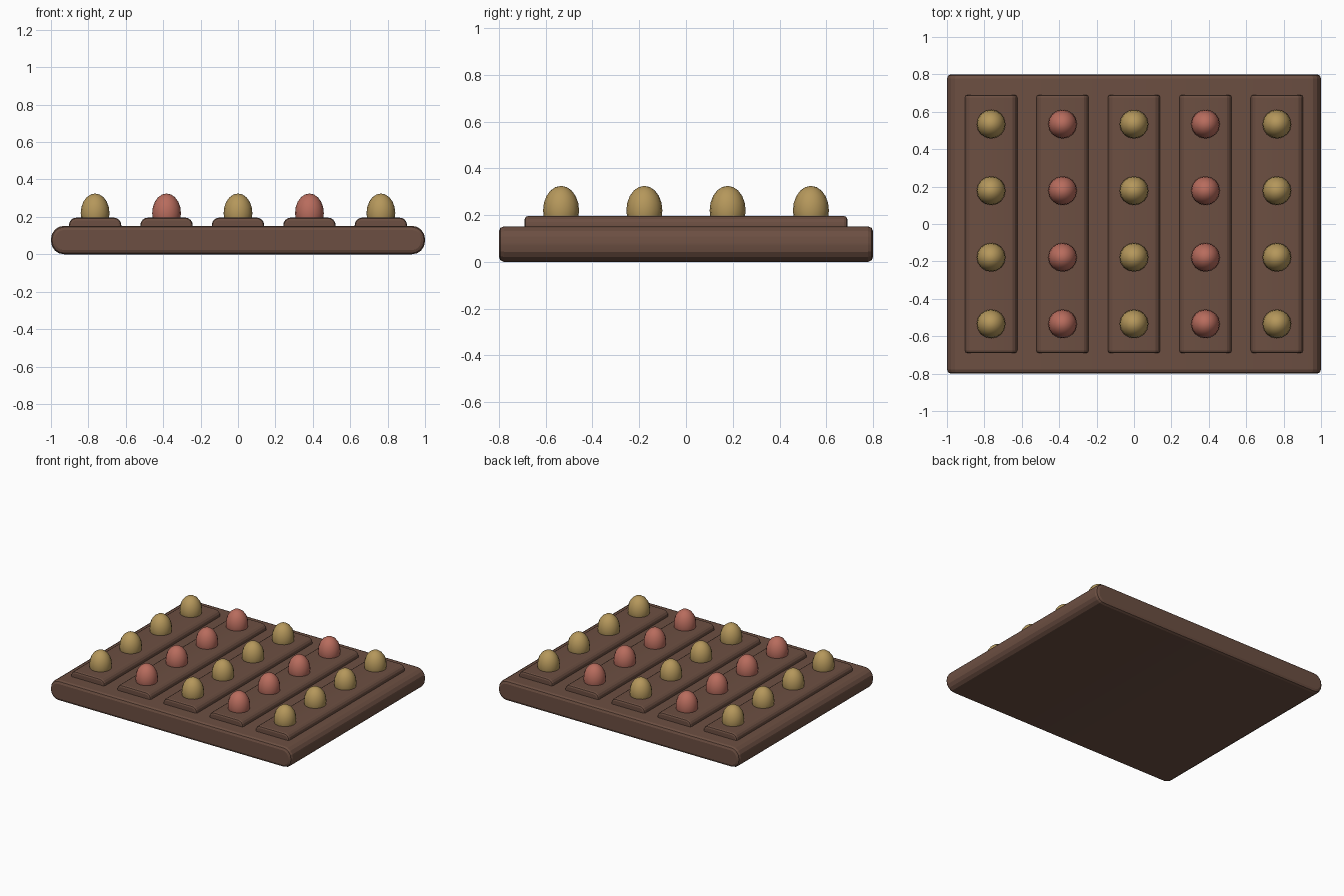
import bpy
import bmesh
from math import cos, sin, pi, radians

cube = bpy.data.objects.get("Cube")
if cube:
    bpy.data.objects.remove(cube, do_unlink=True)


def material(name, color):
    mat = bpy.data.materials.new(name)
    mat.use_nodes = True
    mat.diffuse_color = (*color, 1)
    mat.node_tree.nodes["Principled BSDF"].inputs["Base Color"].default_value = (*color, 1)
    return mat


brown = material("chocolate brown", (0.150, 0.078, 0.054))
gold = material("dull gold", (0.46, 0.31, 0.105))
coral = material("dusty coral", (0.48, 0.15, 0.11))


def finish(name, bm, mat, angle):
    mesh = bpy.data.meshes.new(name)
    bm.to_mesh(mesh)
    bm.free()
    mesh.materials.append(mat)
    obj = bpy.data.objects.new(name, mesh)
    bpy.context.collection.objects.link(obj)
    bpy.ops.object.select_all(action="DESELECT")
    bpy.context.view_layer.objects.active = obj
    obj.select_set(True)
    bpy.ops.object.shade_smooth_by_angle(angle=radians(angle))
    return obj


def rounded_slab(name, x, width, depth, bottom, top, radius, end_bevel, steps=4):
    """Rounded profile across x and z, run along y, with softened end rims."""
    bm = bmesh.new()
    corners = [(1, top - radius), (-1, top - radius),
               (-1, bottom + radius), (1, bottom + radius)]
    rings = []
    for y, inset in ((-depth / 2, end_bevel), (-depth / 2 + end_bevel * 0.3, end_bevel * 0.3),
                     (-depth / 2 + end_bevel, 0), (depth / 2 - end_bevel, 0),
                     (depth / 2 - end_bevel * 0.3, end_bevel * 0.3), (depth / 2, end_bevel)):
        ring = []
        for quarter, (side, z) in enumerate(corners):
            for i in range(steps + 1):
                a = pi / 2 * (quarter + i / steps)
                r = radius - inset
                ring.append(bm.verts.new((x + side * (width / 2 - radius) + r * cos(a),
                                          y, z + r * sin(a))))
        rings.append(ring)
    count = len(rings[0])
    for a, b in zip(rings, rings[1:]):
        for i in range(count):
            j = (i + 1) % count
            bm.faces.new((a[i], a[j], b[j], b[i]))
    bm.faces.new(rings[0])
    bm.faces.new(rings[-1])
    bmesh.ops.recalc_face_normals(bm, faces=bm.faces)
    return finish(name, bm, brown, 20)


def egg(name, x, y, mat):
    bm = bmesh.new()
    bmesh.ops.create_uvsphere(bm, u_segments=16, v_segments=10, radius=1)
    for v in bm.verts:
        v.co = (x + 0.077 * v.co.x, y + 0.077 * v.co.y, 0.22 + 0.105 * v.co.z)
    return finish(name, bm, mat, 40)


# Tray
rounded_slab("tray", 0, 2.0, 1.6, 0, 0.152, 0.07, 0.022)

# Raised strips, each carrying a row of eggs
for col in range(5):
    x = (col - 2) * 0.382
    rounded_slab(f"strip_{col + 1}", x, 0.28, 1.38, 0.112, 0.196, 0.04, 0.014)
    for row in range(4):
        egg(f"egg_{col + 1}_{row + 1}", x, (row - 1.5) * 0.356,
            coral if col % 2 else gold)
